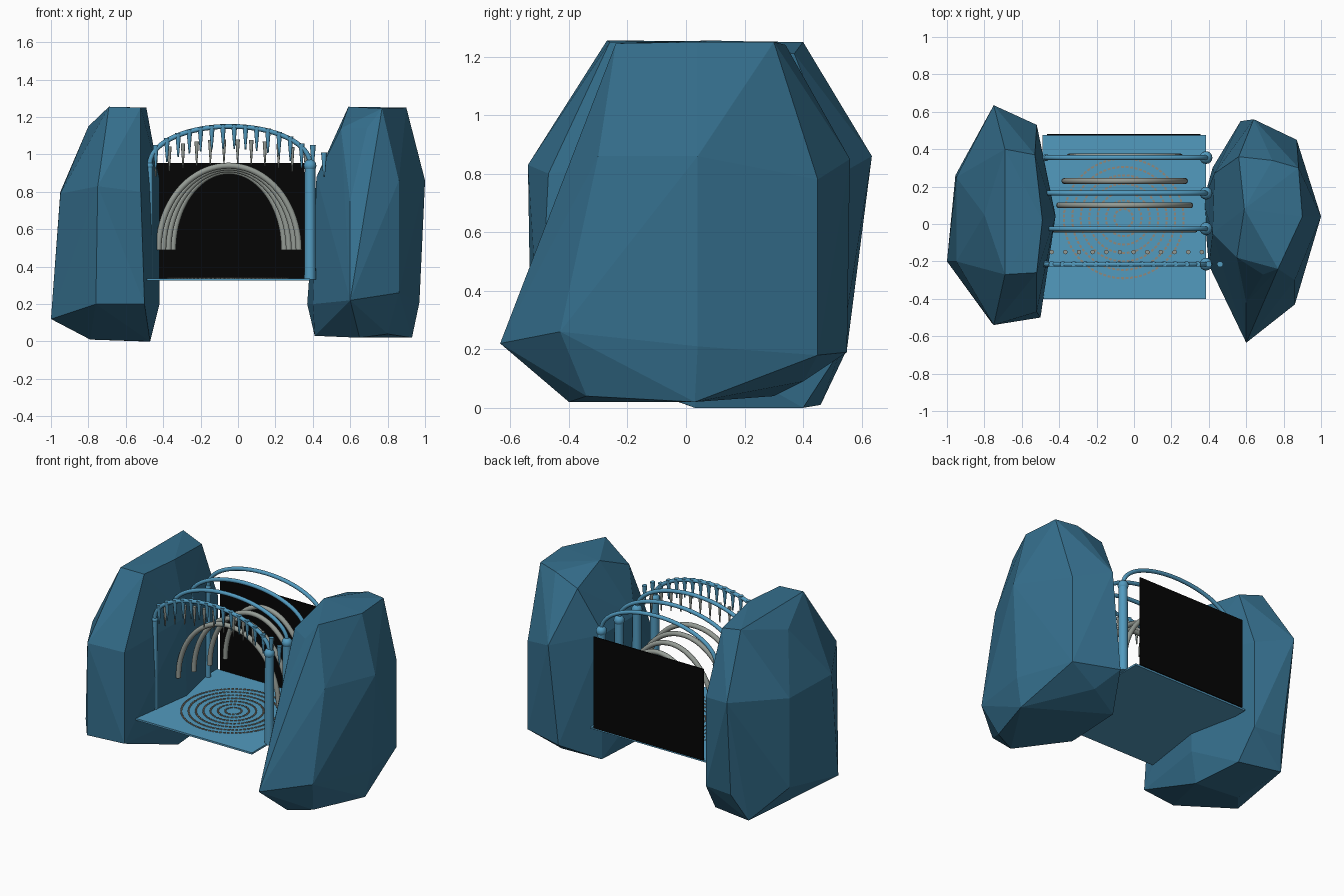
import bpy, bmesh, math
from mathutils import Matrix, Vector

if "Cube" in bpy.data.objects:
    bpy.data.objects.remove(bpy.data.objects["Cube"])


def material(name, rgb):
    m = bpy.data.materials.new(name)
    m.diffuse_color = (*rgb, 1)
    m.use_nodes = True
    m.node_tree.nodes["Principled BSDF"].inputs["Base Color"].default_value = m.diffuse_color
    return m


ROCK = material("deep blue rock", (0.035, 0.158, 0.265))
BLUE = material("light blue", (0.085, 0.325, 0.52))
BONE = material("bone grey", (0.30, 0.33, 0.30))
TAN = material("ring tan", (0.28, 0.25, 0.20))
BLACK = material("black", (0.0015, 0.0015, 0.0015))


def finish(bm, name, mat, smooth=False):
    me = bpy.data.meshes.new(name)
    bm.to_mesh(me)
    bm.free()
    ob = bpy.data.objects.new(name, me)
    bpy.context.collection.objects.link(ob)
    me.materials.append(mat)
    if smooth:
        bpy.context.view_layer.objects.active = ob
        ob.select_set(True)
        bpy.ops.object.shade_smooth_by_angle()
        ob.select_set(False)
    return ob


def rock(name, points):
    bm = bmesh.new()
    for p in points:
        bm.verts.new(p)
    bmesh.ops.convex_hull(bm, input=bm.verts[:])
    bmesh.ops.delete(bm, geom=[v for v in bm.verts if not v.link_faces], context='VERTS')
    bm.normal_update()
    bmesh.ops.recalc_face_normals(bm, faces=bm.faces[:])
    finish(bm, name, ROCK)


def box(bm, lo, hi):
    lo, hi = Vector(lo), Vector(hi)
    bmesh.ops.create_cube(bm, size=1, matrix=Matrix.Translation((lo + hi) / 2)
                          @ Matrix.Diagonal((*(hi - lo), 1)))


def cone(bm, x, y, z0, z1, r0, r1, n=16):
    bmesh.ops.create_cone(bm, cap_ends=True, segments=n, radius1=r0, radius2=r1,
                          depth=z1 - z0, matrix=Matrix.Translation((x, y, (z0 + z1) / 2)))


def arch(bm, cx, y, z, rx, rz, r, steps=40, n=18):
    # half-ellipse tube in the xz plane
    rings = []
    for i in range(steps + 1):
        a = math.pi * i / steps
        p = Vector((cx - rx * math.cos(a), y, z + rz * math.sin(a)))
        nrm = Vector((-math.cos(a) * rz, 0, math.sin(a) * rx)).normalized()
        rings.append([bm.verts.new(p + r * (nrm * math.cos(t) + Vector((0, 1, 0)) * math.sin(t)))
                      for t in (2 * math.pi * k / n for k in range(n))])
    for a, b in zip(rings, rings[1:]):
        for k in range(n):
            bm.faces.new((a[k], b[k], b[(k + 1) % n], a[(k + 1) % n]))
    bm.faces.new(rings[0])
    bm.faces.new(rings[-1][::-1])
    bm.normal_update()


# faceted side rocks
rock("right_rock", [
    (0.56, 0.36, 1.18), (0.74, 0.34, 1.24), (0.88, 0.30, 1.25), (0.90, 0.04, 1.25), (0.77, -0.24, 1.245),
    (0.59, 0.08, 1.255), (0.69, -0.27, 1.14), (0.55, -0.18, 1.14),
    (1.00, 0.04, 0.86), (0.87, 0.45, 0.78), (0.64, 0.56, 0.85), (0.43, 0.27, 0.87), (0.42, -0.05, 0.88),
    (0.60, -0.42, 0.75), (0.86, -0.30, 0.86),
    (0.97, 0.04, 0.21), (0.86, -0.43, 0.26), (0.60, -0.635, 0.22), (0.40, -0.22, 0.20), (0.37, 0.12, 0.20),
    (0.57, 0.55, 0.19), (0.87, 0.45, 0.18),
    (0.93, 0.03, 0.02), (0.80, -0.34, 0.04), (0.65, -0.40, 0.02), (0.41, -0.1, 0.03), (0.42, 0.3, 0.04),
    (0.65, 0.40, 0.09)])
rock("left_rock", [
    (-0.69, 0.40, 1.25), (-0.53, 0.37, 1.21), (-0.69, -0.27, 1.255), (-0.52, -0.26, 1.25), (-0.49, 0.02, 1.25),
    (-0.80, 0.05, 1.15),
    (-0.95, 0.25, 0.80), (-0.95, -0.20, 0.79), (-0.75, -0.54, 0.83), (-0.52, -0.47, 0.80), (-0.42, 0.04, 0.87),
    (-0.52, 0.53, 0.80), (-0.75, 0.635, 0.86),
    (-0.955, 0.26, 0.20), (-0.96, -0.20, 0.20), (-0.76, -0.53, 0.20), (-0.50, -0.50, 0.20), (-0.42, 0.05, 0.20),
    (-0.52, 0.53, 0.20), (-0.72, 0.55, 0.20),
    (-1.0, -0.20, 0.12), (-0.47, 0.03, 0.0), (-0.50, 0.40, 0.0), (-0.79, 0.46, 0.01), (-0.79, 0.05, 0.01)])

# floor slab and dark back wall
bm = bmesh.new()
box(bm, (-0.49, -0.40, 0.325), (0.385, 0.475, 0.337))
finish(bm, "floor", BLUE)
bm = bmesh.new()
box(bm, (-0.465, 0.474, 0.337), (0.355, 0.482, 0.955))
finish(bm, "back_wall", BLACK)

# dotted floor rings
bm = bmesh.new()
for i in range(7):
    r = 0.05 + 0.045 * i
    count = int(2 * math.pi * r / 0.024)
    for k in range(count):
        a = 2 * math.pi * k / count
        pos = (-0.055 + r * math.cos(a), 0.03 + r * math.sin(a), 0.338)
        bmesh.ops.create_cube(bm, size=1, matrix=Matrix.Translation(pos) @ Matrix.Rotation(a, 4, 'Z')
                              @ Matrix.Diagonal((0.011, 0.016, 0.006, 1)))
finish(bm, "floor_rings", TAN)

# four blue ribs with their posts
for i, y in enumerate((-0.215, -0.025, 0.165, 0.355)):
    bm = bmesh.new()
    arch(bm, -0.043, y, 0.95, 0.428, 0.20, 0.013)
    finish(bm, f"rib_{i + 1}", BLUE, True)
    bm = bmesh.new()
    for x, r in ((-0.471, 0.017), (0.385, 0.031)):
        cone(bm, x, y, 0.33, 0.95, r, r * 0.9)
        bmesh.ops.create_uvsphere(bm, u_segments=16, v_segments=8, radius=r * 1.1,
                                  matrix=Matrix.Translation((x, y, 0.94)))
    finish(bm, f"posts_{i + 1}", BLUE, True)

# inner grey arches, shrinking towards the back
for i, (y, rx) in enumerate(((-0.03, 0.375), (0.10, 0.35), (0.23, 0.322), (0.36, 0.297))):
    bm = bmesh.new()
    arch(bm, -0.05, y, 0.49, rx, 0.45 - 0.01 * i, 0.016)
    finish(bm, f"inner_arch_{i + 1}", BONE, True)


def rib_height(x, rise):
    return 0.95 + rise * math.sqrt(max(0, 1 - ((x + 0.043) / 0.44) ** 2))


# hanging spikes on the front rib, and a second row behind it
bm = bmesh.new()
for k in range(16):
    x = -0.44 + 0.06 * k
    top = max(rib_height(x, 0.20) + 0.01, 1.01 if x > 0.42 else 1.05)
    cone(bm, x, -0.215, top - 0.13, top, 0.004, 0.016)
finish(bm, "front_spikes", BLUE, True)
bm = bmesh.new()
for k in range(12):
    x = -0.44 + 0.073 * k
    top = rib_height(x, 0.12) + 0.01
    cone(bm, x, -0.15, top - 0.13, top, 0.003, 0.012)
finish(bm, "rear_spikes", BONE, True)
